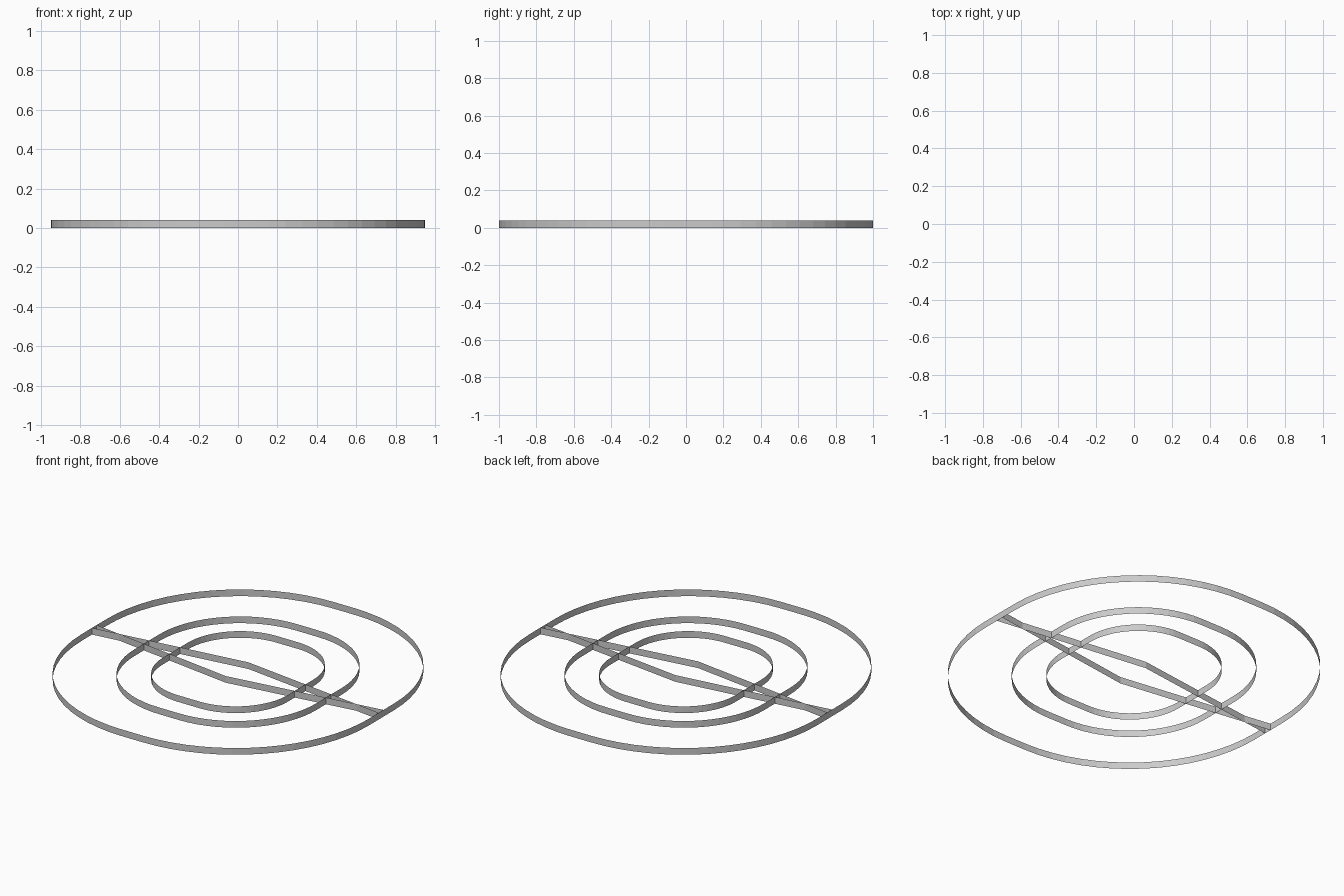
import bpy, math

if "Cube" in bpy.data.objects:
    bpy.data.objects.remove(bpy.data.objects["Cube"])

H = 0.04            # wall height
CX, CY = 0.07, 0.12  # corner-arc centre offsets


def wall(name, pts, closed):
    """Thin upright ribbon following a path on the ground plane."""
    n = len(pts)
    verts = [(x, y, 0) for x, y in pts] + [(x, y, H) for x, y in pts]
    faces = []
    for i in range(n if closed else n - 1):
        j = (i + 1) % n
        faces.append((i, j, n + j, n + i))
    me = bpy.data.meshes.new(name)
    me.from_pydata(verts, [], faces)
    ob = bpy.data.objects.new(name, me)
    bpy.context.collection.objects.link(ob)
    return ob


def rounded_path(r, seg=16):
    """Four quarter arcs joined by short straight sides."""
    pts = []
    for q, (sx, sy) in enumerate([(1, 1), (-1, 1), (-1, -1), (1, -1)]):
        for k in range(seg + 1):
            a = math.pi / 2 * (q + k / seg)
            pts.append((sx * CX + r * math.cos(a), sy * CY + r * math.sin(a)))
    return pts


# Concentric rounded rings
for name, r in (("outer_ring", 0.88), ("middle_ring", 0.533), ("inner_ring", 0.345)):
    wall(name, rounded_path(r), True)

# Two bent strips crossing near their ends
wall("back_strip", [(-0.95, -0.025), (0, 0.10), (0.95, -0.025)], False)
wall("front_strip", [(-0.95, 0.02), (0, -0.115), (0.95, 0.02)], False)
